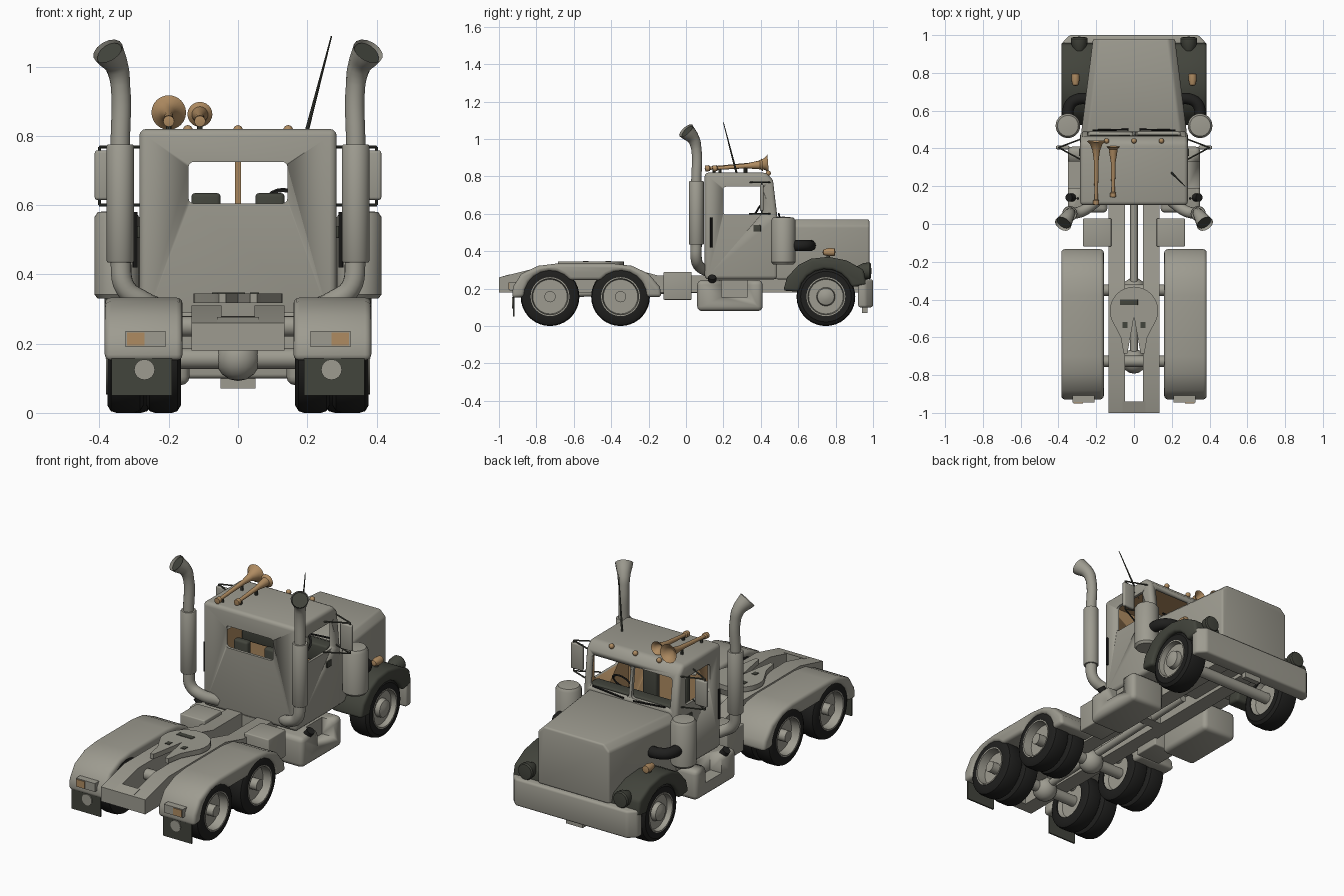
import bpy, bmesh, math
from mathutils import Vector

cube = bpy.data.objects.get("Cube")
if cube:
    bpy.data.objects.remove(cube)


def material(name, *rgb):
    m = bpy.data.materials.new(name)
    m.use_nodes = True
    m.diffuse_color = (*rgb, 1)
    m.node_tree.nodes["Principled BSDF"].inputs["Base Color"].default_value = (*rgb, 1)
    return m


GREY = material("warm_grey", .34, .33, .28)
DARK = material("dark_olive_grey", .055, .058, .045)
BLACK = material("rubber_black", .014, .014, .013)
TAN = material("amber_tan", .43, .26, .12)


def activate(ob):
    bpy.ops.object.select_all(action='DESELECT')
    ob.select_set(True)
    bpy.context.view_layer.objects.active = ob


def finish(name, bm, mat, bevel=0.0):
    bmesh.ops.recalc_face_normals(bm, faces=bm.faces)
    me = bpy.data.meshes.new(name)
    bm.to_mesh(me)
    bm.free()
    me.materials.append(mat)
    ob = bpy.data.objects.new(name, me)
    bpy.context.collection.objects.link(ob)
    activate(ob)
    if bevel:
        mod = ob.modifiers.new("bevel", 'BEVEL')
        mod.width, mod.segments, mod.limit_method = bevel, 3, 'ANGLE'
        mod.angle_limit = math.radians(40)
        bpy.ops.object.modifier_apply(modifier=mod.name)
    bpy.ops.object.shade_smooth_by_angle(angle=math.radians(35))
    return ob


def loft(name, a, b, mat, bevel=0.0):
    """Solid between two matching outlines."""
    bm = bmesh.new()
    va, vb = [bm.verts.new(p) for p in a], [bm.verts.new(p) for p in b]
    bm.faces.new(va)
    bm.faces.new(vb)
    for i in range(len(va)):
        j = (i + 1) % len(va)
        bm.faces.new((va[i], va[j], vb[j], vb[i]))
    return finish(name, bm, mat, bevel)


def prism(name, pts, x0, x1, mat, bevel=0.0):
    return loft(name, [(x0, *p) for p in pts], [(x1, *p) for p in pts], mat, bevel)


def box(name, x, y, z, mat, bevel=0.0):
    pts = [(y[0], z[0]), (y[1], z[0]), (y[1], z[1]), (y[0], z[1])]
    return prism(name, pts, x[0], x[1], mat, bevel)


def lathe(name, profile, loc, axis, mat, steps=32):
    """Revolve (radius, height) points about an axis through loc."""
    bm = bmesh.new()
    vs = [bm.verts.new((r, 0, h)) for r, h in profile]
    es = [bm.edges.new(e) for e in zip(vs, vs[1:])]
    bmesh.ops.spin(bm, geom=vs + es, cent=(0, 0, 0), axis=(0, 0, 1),
                   angle=math.tau, steps=steps)
    bmesh.ops.remove_doubles(bm, verts=bm.verts, dist=1e-4)
    rot = Vector(axis).to_track_quat('Z', 'Y').to_matrix()
    bmesh.ops.rotate(bm, verts=bm.verts, cent=(0, 0, 0), matrix=rot)
    bmesh.ops.translate(bm, verts=bm.verts, vec=loc)
    return finish(name, bm, mat)


def rod(name, a, b, r, mat, r2=None, steps=16):
    d = Vector(b) - Vector(a)
    return lathe(name, [(0, 0), (r, 0), (r if r2 is None else r2, d.length), (0, d.length)],
                 a, d, mat, steps)


def ball(name, loc, r, mat, axis=(0, 0, 1)):
    pts = [(r * math.sin(t * math.pi / 8), -r * math.cos(t * math.pi / 8)) for t in range(9)]
    return lathe(name, pts, loc, axis, mat, 16)


def pipe(name, pts, radii, mat):
    cu = bpy.data.curves.new(name, 'CURVE')
    cu.dimensions, cu.bevel_depth, cu.resolution_u, cu.bevel_resolution = '3D', 1, 6, 5
    sp = cu.splines.new('BEZIER')
    sp.bezier_points.add(len(pts) - 1)
    for bp, p, r in zip(sp.bezier_points, pts, radii):
        bp.co, bp.radius = p, r
        bp.handle_left_type = bp.handle_right_type = 'AUTO'
    ob = bpy.data.objects.new(name, cu)
    cu.materials.append(mat)
    bpy.context.collection.objects.link(ob)
    activate(ob)
    bpy.ops.object.convert(target='MESH')
    bpy.ops.object.shade_smooth_by_angle(angle=math.radians(40))


def cut(ob, cutter):
    mod = ob.modifiers.new("cut", 'BOOLEAN')
    mod.operation, mod.object, mod.solver = 'DIFFERENCE', cutter, 'EXACT'
    mod.material_mode = 'TRANSFER'
    activate(ob)
    bpy.ops.object.modifier_apply(modifier=mod.name)
    bpy.data.objects.remove(cutter)


def arc(y, z, r, start, end, n=8):
    angles = [math.radians(start + (end - start) * i / n) for i in range(n + 1)]
    return [(y + r * math.cos(a), z + r * math.sin(a)) for a in angles]


AXLES, FRONT_Y, HUB_Z = (-.727, -.35), .748, .157

# Cab shell with cavity and window openings
cab = prism("cab", [(.1, .25), (.1, .82), (.43, .82), (.465, .78), (.49, .57), (.49, .25)],
            -.285, .285, GREY, .02)
cut(cab, prism("cavity", [(.115, .3), (.115, .8), (.42, .8), (.45, .77), (.472, .57), (.472, .3)],
               -.27, .27, TAN))
cut(cab, box("rear_opening", (-.143, .143), (.05, .2), (.605, .725), GREY, .015))
cut(cab, box("side_opening", (-.4, .4), (.2, .41), (.595, .745), GREY, .015))
for s in (1, -1):
    cut(cab, box("windscreen_opening", sorted((s * .008, s * .245)), (.4, .6), (.59, .755), GREY, .015))
box("dashboard", (-.26, .26), (.4, .47), (.5, .6), DARK, .01)
lathe("steering_wheel", [(.05, -.005), (.058, 0), (.05, .005), (.044, 0), (.05, -.005)],
      (.13, .37, .6), (0, -1, .6), BLACK, 20)

# Hood
def hood_section(y, w):
    return [(-w, y, .25), (w, y, .25), (w, y, .535), (w - .035, y, .57),
            (.035 - w, y, .57), (-w, y, .535)]


loft("hood", hood_section(.48, .28), hood_section(.98, .217), GREY, .01)

# Bumper
outline = [(-.38, .92), (-.38, .96), (-.34, 1), (.34, 1), (.38, .96), (.38, .92)]
loft("bumper", [(*p, .1) for p in outline], [(*p, .25) for p in outline], GREY, .012)
box("tow_bracket", (-.05, .05), (.94, .97), (.07, .11), GREY)

# Chassis
rail = [(-1, .18), (-1, .26), (-.8, .31), (-.3, .31), (-.15, .27), (.94, .27), (.94, .18)]
for s in (1, -1):
    prism("frame_rail", rail, s * .047, s * .135, GREY)
prism("frame_end", [(-1, .18), (-1, .26), (-.94, .277), (-.94, .18)], -.06, .06, GREY)
box("engine_pan", (-.06, .06), (.45, .92), (.2, .26), GREY)
box("battery_box", (.12, .27), (-.12, .03), (.14, .29), GREY, .006)
box("air_tank_box", (-.27, -.12), (-.12, .03), (.14, .29), GREY, .006)
box("cross_member", (-.06, .06), (.1, .16), (.18, .26), GREY)

# Fifth wheel plate, round with a rear throat
plate = [(x, y - .46) for x, y in arc(0, 0, .128, -20, 200, 20)]
plate += [(-.07, -.6), (-.055, -.685), (-.035, -.685), (0, -.49),
          (.035, -.685), (.055, -.685), (.07, -.6)]
loft("fifth_wheel", [(*p, .318) for p in plate], [(*p, .345) for p in plate], GREY)
box("grease_mark", (-.075, .02), (-.43, -.4), (.344, .348), DARK, .001)
for s in (1, -1):
    box("locking_mark", sorted((s * .035, s * .06)), (-.55, -.52), (.344, .348), DARK)

# Wheels and axles
def wheel(x, s, y, w, front=False):
    h = w / 2
    lathe("tire", [(.1, -h), (.135, -h), (.152, -h * .8), (.157, -h * .5), (.157, h * .5),
                   (.152, h * .8), (.135, h), (.1, h), (.1, -h)], (s * x, y, HUB_Z), (s, 0, 0), BLACK, 36)
    d = h - .045 if not front else h - .025
    dish = [(.104, h - .004), (.104, h + .003), (.097, h + .003), (.092, d), (.05, d)]
    dish += [(.045, h), (.02, h + .01), (0, h + .012)] if front else [(.03, d), (.03, h), (0, h)]
    lathe("rim", dish, (s * x, y, HUB_Z), (s, 0, 0), GREY, 32)
    lathe("rim_back", [(.104, -h), (.09, -h + .03), (0, -h + .03)], (s * x, y, HUB_Z), (s, 0, 0), GREY, 24)


for s in (1, -1):
    wheel(.31, s, FRONT_Y, .12, True)
    for y in AXLES:
        wheel(.215, s, y, .1)
        wheel(.325, s, y, .105)
for y in (*AXLES, FRONT_Y):
    rod("axle", (-.28, y, HUB_Z), (.28, y, HUB_Z), .03, GREY)
for y in AXLES:
    ball("differential", (0, y, HUB_Z), .065, GREY)
    rod("spring_beam", (-.2, y, .25), (.2, y, .25), .03, GREY)
rod("drive_shaft", (0, -.73, .17), (0, .4, .21), .02, GREY)

# Parts repeated on both sides
rear_fender = [(-.93, .15), (-.925, .21), (-.88, .28), (-.79, .322), (-.7, .333), (-.38, .333),
               (-.29, .322), (-.2, .28), (-.14, .21), (-.13, .155)]
rear_fender += arc(AXLES[1], .155, .14, 0, 140) + arc(AXLES[0], .155, .14, 40, 180)
front_fender = [(.52, .19), (.54, .26), (.6, .325), (.67, .36), (.76, .37), (.86, .35),
                (.95, .3), (.965, .22)] + arc(FRONT_Y, HUB_Z, .148, 20, 170)

for s in (1, -1):
    def span(a, b):
        return sorted((s * a, s * b))

    def at(x, y, z):
        return (s * x, y, z)

    prism("rear_fender", rear_fender, s * .16, s * .385, GREY, .018)
    prism("front_fender", front_fender, s * .2, s * .385, DARK, .015)
    box("mud_flap", span(.19, .365), (-.925, -.917), (.05, .17), DARK)
    rod("flap_badge", at(.27, -.924, .125), at(.27, -.93, .125), .03, GREY)
    box("tail_light_housing", span(.21, .325), (-.945, -.9), (.19, .236), GREY)
    box("tail_light", span(.27, .32), (-.949, -.944), (.194, .232), TAN)

    # Fuel tank with step recess
    tank = box("fuel_tank", span(.14, .35), (.06, .41), (.08, .245), GREY, .025)
    cut(tank, box("step_recess", span(.28, .45), (.19, .33), (.155, .3), GREY))
    rod("tank_cap", at(.325, .14, .235), at(.345, .14, .262), .022, BLACK)

    # Exhaust stack
    pipe("exhaust_elbow", [at(.2, .12, .29), at(.27, .07, .32), at(.325, .055, .36), at(.34, .055, .45)],
         [.03] * 4, GREY)
    lathe("muffler", [(0, 0), (.037, 0), (.04, .005), (.04, .335), (.037, .34), (0, .34)],
          at(.34, .055, .435), (0, 0, 1), GREY)
    pipe("exhaust_stack", [at(.34, .055, .77), at(.34, .055, .95), at(.35, .04, 1.0), at(.376, .0, 1.045)],
         [.028, .028, .033, .046], GREY)
    rod("exhaust_mouth", at(.366, .015, 1.03), at(.371, .008, 1.037), .04, DARK)

    # Air cleaner and intake
    lathe("air_cleaner", [(0, 0), (.055, 0), (.065, .012), (.065, .235), (.055, .25), (0, .255)],
          at(.35, .52, .33), (0, 0, 1), GREY)
    pipe("intake_hose", [at(.35, .54, .43), at(.34, .63, .43), at(.3, .66, .43), at(.22, .66, .43)],
         [.03] * 4, BLACK)

    # Lamps on the front fenders
    lathe("headlight", [(0, -.05), (.025, -.045), (.042, -.01), (.045, .02), (.04, .028), (0, .032)],
          at(.29, .96, .295), (0, 1, 0), DARK, 20)
    rod("indicator_stalk", at(.31, .76, .36), at(.31, .76, .39), .01, DARK)
    lathe("indicator", [(0, -.035), (.015, -.03), (.022, 0), (.02, .03), (0, .034)],
          at(.31, .765, .395), (0, 1, 0), TAN)

    # Mirror on its bracket
    box("mirror", span(.342, .414), (.395, .415), (.615, .758), GREY, .008)
    for z in (.6, .768):
        rod("mirror_arm", at(.28, .45, z), at(.4, .405, z), .004, DARK, steps=8)
        rod("mirror_brace", at(.28, .34, z), at(.4, .405, z), .004, DARK, steps=8)
    rod("mirror_post", at(.4, .405, .6), at(.4, .405, .768), .004, DARK, steps=8)

    # Door furniture, seats and wipers
    rod("grab_handle", at(.297, .135, .42), at(.297, .135, .58), .007, BLACK, steps=8)
    box("door_handle", span(.283, .292), (.36, .4), (.505, .54), DARK, .003)
    box("seat_cushion", span(.05, .2), (.16, .33), (.3, .42), DARK, .015)
    box("seat_back", span(.05, .135), (.15, .19), (.4, .635), DARK, .012)
    rod("wiper", at(.03, .5, .585), at(.22, .496, .6), .005, BLACK, steps=8)

# Roof: marker lights, horns and antenna
for x in (-.145, 0, .145):
    ball("marker_light", (x, .44, .817), .014, TAN)
for x, y0, y1, r in ((-.2, .1, .44, .05), (-.11, .14, .41, .036)):
    n = y1 - y0
    lathe("air_horn", [(0, 0), (.016, .003), (.016, .025), (.009, .03), (.013, n * .7), (.02, n * .85),
                       (r * .65, n * .95), (r, n), (r * .6, n - .012), (0, n - .04)],
          (x, y0, .842), (0, 1, .075), TAN, 24)
    for t in (.15, .65):
        rod("horn_stand", (x, y0 + n * t, .81), (x, y0 + n * t, .85), .008, DARK, steps=8)
rod("antenna", (.195, .275, .8), (.27, .2, 1.088), .006, DARK, .002, 8)
